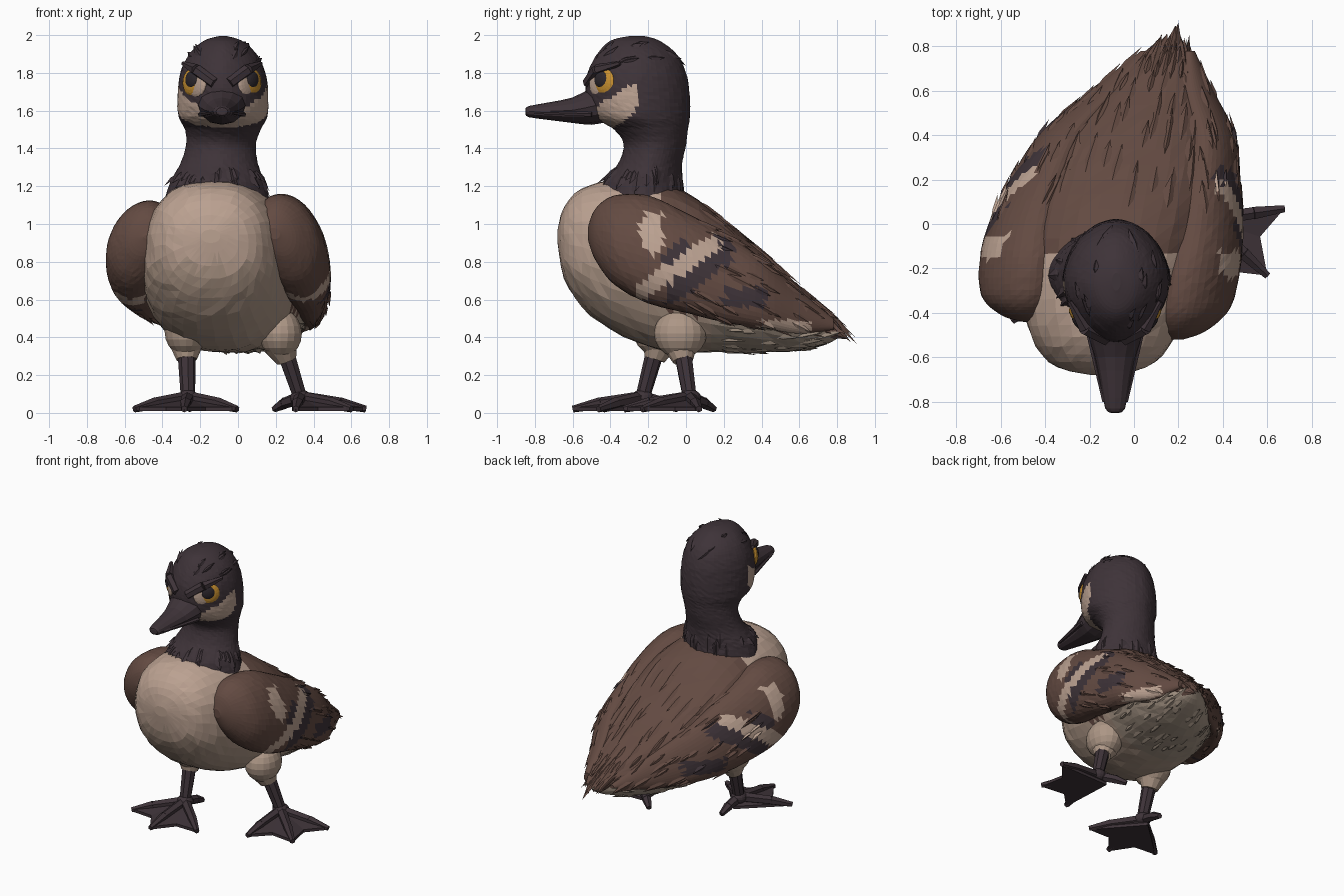
import bpy, bmesh, math, random
from mathutils import Vector

random.seed(7)
if "Cube" in bpy.data.objects:
    bpy.data.objects.remove(bpy.data.objects["Cube"])


def material(name, r, g, b):
    mat = bpy.data.materials.new(name)
    mat.use_nodes = True
    mat.diffuse_color = (r, g, b, 1)
    mat.node_tree.nodes["Principled BSDF"].inputs["Base Color"].default_value = (r, g, b, 1)
    return mat


PALETTE = [material("dark_plum", .048, .033, .04), material("cream", .5, .36, .285),
           material("brown", .125, .069, .054), material("shaded_cream", .42, .31, .24),
           material("tail_taupe", .38, .3, .235), material("amber", .58, .28, .03),
           material("pupil_black", .025, .02, .025)]
DARK, CREAM, BROWN, SHADED, TAUPE, AMBER, PUPIL = range(len(PALETTE))


def finish(name, bm, rule):
    """Turn a bmesh into an object whose faces are coloured by a rule or one colour."""
    bmesh.ops.recalc_face_normals(bm, faces=bm.faces)
    bm.normal_update()
    used = []
    for face in bm.faces:
        colour = rule(face.calc_center_median()) if callable(rule) else rule
        if colour not in used:
            used.append(colour)
        face.material_index = used.index(colour)
    mesh = bpy.data.meshes.new(name)
    bm.to_mesh(mesh)
    bm.free()
    for colour in used:
        mesh.materials.append(PALETTE[colour])
    obj = bpy.data.objects.new(name, mesh)
    bpy.context.collection.objects.link(obj)
    return obj


def spline(stations, sub):
    """Catmull-Rom through the station rows."""
    rows = []
    last = len(stations) - 1
    for i in range(last):
        a, b, c, d = (stations[max(0, min(last, i + k))] for k in (-1, 0, 1, 2))
        for step in range(sub):
            t = step / sub
            rows.append([q + t * (r - p) / 2 + t * t * (p - 2.5 * q + 2 * r - s / 2)
                         + t ** 3 * (1.5 * (q - r) + (s - p) / 2)
                         for p, q, r, s in zip(a, b, c, d)])
    return rows + [list(stations[-1])]


def loft(name, stations, rule, axis="y", seg=32, sub=4, power=2, lean=0, jitter=.004):
    """Stations are (position, x centre, low, high, half width)."""
    bm = bmesh.new()
    rings = []
    for pos, cx, low, high, half in spline(stations, sub):
        ring = []
        rough = jitter * min(1, max(0, half * 5 - .4))
        for k in range(seg):
            angle = math.tau * k / seg
            c, s = (math.copysign(abs(f(angle)) ** (2 / power), f(angle)) for f in (math.cos, math.sin))
            x, side = cx + half * c, (low + high + (high - low) * s) / 2
            x += lean * (high - low) * s
            point = Vector((x, pos, side) if axis == "y" else (x, side, pos))
            point += Vector([random.uniform(-rough, rough) for _ in range(3)])
            ring.append(bm.verts.new(point))
        rings.append(ring)
    for a, b in zip(rings, rings[1:]):
        for k in range(seg):
            n = (k + 1) % seg
            bm.faces.new((a[k], a[n], b[n], b[k]))
    bm.faces.new(rings[0])
    bm.faces.new(rings[-1])
    bmesh.ops.triangulate(bm, faces=bm.faces, quad_method="ALTERNATE")
    return finish(name, bm, rule)


def feathers(name, source, count, wanted, flow, length, width, rule):
    """Scatter ridged pointed feathers over chosen faces, lying along the flow."""
    bm = bmesh.new()
    chosen = [p for p in source.data.polygons if wanted(p.center)]
    for face in random.choices(chosen, weights=[p.area for p in chosen], k=count):
        n = face.normal
        along = flow - n * flow.dot(n)
        if along.length < .3:
            continue
        along.normalize()
        size = length * random.uniform(.6, 1.3)
        side = n.cross(along) * width * random.uniform(.6, 1.2)
        mid = face.center
        root, left, right, tip, ridge = (bm.verts.new(v) for v in (
            mid - along * size / 2 - n * .015, mid + side - n * .008, mid - side - n * .008,
            mid + along * size / 2 + n * .01, mid + n * .009))
        for edge in ((root, left), (left, tip), (tip, right), (right, root)):
            bm.faces.new((*edge, ridge))
        bm.faces.new((root, right, tip, left))
    return finish(name, bm, rule)


def rod(name, start, end, r1, r2, colour, seg=8):
    start, end = Vector(start), Vector(end)
    bm = bmesh.new()
    bmesh.ops.create_cone(bm, cap_ends=True, segments=seg, radius1=r1, radius2=r2, depth=(end - start).length)
    turn = (end - start).to_track_quat("Z", "Y")
    for v in bm.verts:
        v.co = turn @ v.co + (start + end) / 2
    return finish(name, bm, colour)


def dome(name, centre, normal, size, colour):
    bm = bmesh.new()
    bmesh.ops.create_uvsphere(bm, u_segments=18, v_segments=10, radius=1)
    turn = Vector(normal).to_track_quat("Z", "Y")
    for v in bm.verts:
        v.co = turn @ (v.co * Vector(size)) + Vector(centre)
    return finish(name, bm, colour)


# Body: the spine bends sideways toward the tail
def spine(y):
    return -.075 + .19 * y + .13 * y * y


def body_colour(p):
    if p.y > -.12 and p.z > .53 - .1 * p.y:
        return BROWN
    if p.y > .15:
        return TAUPE
    return CREAM if p.z > .78 + .04 * math.sin(p.x * 40) else SHADED


body_rows = [(-.68, .9, .97, .05), (-.645, .71, 1.09, .2), (-.55, .56, 1.19, .3), (-.4, .44, 1.23, .365),
             (-.2, .35, 1.23, .4), (0, .32, 1.17, .42), (.2, .32, 1.02, .41), (.4, .32, .86, .36),
             (.6, .33, .67, .24), (.76, .37, .53, .11), (.83, .42, .45, .02)]
body = loft("body", [(y, spine(y), low, high, w) for y, low, high, w in body_rows],
            body_colour, power=2.3, seg=32, sub=3)
TAILWARD = Vector((.2, 1, -.45))
feathers("back_feathers", body, 75, lambda p: p.y > .05 and body_colour(p) == BROWN, TAILWARD, .27, .034, BROWN)
feathers("undertail_feathers", body, 45, lambda p: p.y > .2 and body_colour(p) == TAUPE,
         Vector((.15, 1, .05)), .18, .035, TAUPE)
feathers("tail_feathers", body, 30, lambda p: p.y > .6 and p.z > .42, TAILWARD, .18, .026, BROWN)

# Wings: one set of rows, mirrored about the spine, with banded markings
wing_rows = [(-.52, .33, .92, .98, .03), (-.48, .36, .81, 1.08, .1), (-.38, .385, .68, 1.15, .17),
             (-.2, .4, .58, 1.15, .18), (0, .4, .53, 1.06, .16), (.2, .375, .48, .95, .13),
             (.4, .33, .45, .82, .1), (.6, .2, .42, .65, .07), (.78, .1, .44, .5, .02)]


def wing_colour(p, side):
    y = p.y + random.uniform(-.015, .015)
    band = p.z - .63 - .68 * (y + .25)
    if (p.x - spine(p.y)) * side < .41 - .5 * y * y:
        return BROWN
    if -.26 + abs(p.z - .97) * .4 < y < -.13 and .84 < p.z < 1.06 and band > .12:
        return CREAM
    if -.28 < y < .18 and abs(band) < .055:
        return CREAM
    if -.1 < y < .25 and -.17 < band < 0 or -.13 < y < 0 and 0 < band < .14:
        return DARK
    if .2 < y < .42 and .56 < p.z < .66:
        return DARK
    if .38 < y < .66 and p.z < .49:
        return CREAM
    return BROWN


for label, side, back, drop in (("left", 1, 0, 0), ("right", -1, .08, .035)):
    def marked(p, side=side, back=back, drop=drop):
        return wing_colour(p + Vector((0, -back, drop)), side)
    rows = [(y + back * (1 - t / 8), spine(y) + side * off, low, high - drop, w)
            for t, (y, off, low, high, w) in enumerate(wing_rows)]
    wing = loft(label + "_wing", rows, marked, seg=40, sub=6, lean=-.09 * side, jitter=.003)
    feathers(label + "_wing_feathers", wing, 65, lambda p: p.y > 0,
             Vector((-.35 * side + .15, 1, -.55)), .2, .03, marked)


# Head and neck with a pale strap from cheek to chin
def head_colour(p):
    low = 1.51 + 4.2 * max(0, p.y + .42) ** 2
    high = 1.61 + .6 * (p.y + .5)
    return CREAM if p.y < -.255 and low < p.z < high else DARK


head_rows = [(1.12, -.11, -.46, -.01, .28), (1.22, -.11, -.44, -.02, .25), (1.32, -.1, -.36, -.02, .205),
             (1.42, -.09, -.33, 0, .185), (1.5, -.08, -.38, .01, .2), (1.57, -.08, -.49, .02, .235),
             (1.68, -.08, -.53, .02, .24), (1.8, -.08, -.52, 0, .225), (1.9, -.08, -.47, -.05, .178),
             (1.97, -.08, -.4, -.14, .1), (1.995, -.08, -.3, -.22, .02)]
head = loft("head_and_neck", head_rows, head_colour, axis="z", seg=56, sub=6, power=1.85, jitter=.002)
feathers("collar_feathers", head, 36, lambda p: 1.2 < p.z < 1.29, Vector((0, 0, -1)), .15, .04, DARK)
feathers("crown_feathers", head, 14, lambda p: p.z > 1.86, Vector((0, 1, .1)), .12, .026, DARK)

# Beak: tapered, with a thin mouth ridge on each side
MID = -.085
beak_rows = [(-.85, 1.58, 1.61, .02), (-.83, 1.565, 1.625, .045), (-.72, 1.55, 1.645, .065),
             (-.6, 1.535, 1.67, .09), (-.5, 1.525, 1.72, .122), (-.42, 1.54, 1.74, .13)]
loft("beak", [(y, MID, low, high, w) for y, low, high, w in beak_rows], DARK, seg=12, sub=2, jitter=.002)

# Eyes under frowning brows
for label, side in (("left", 1), ("right", -1)):
    look = (side * .74, -.67, .06)
    for part, x, y, z, r, deep, colour in (
            ("eye_white", .134, -.455, 1.745, .075, .022, CREAM),
            ("iris", .155, -.432, 1.752, .074, .027, AMBER),
            ("pupil", .161, -.449, 1.765, .045, .019, PUPIL)):
        dome(f"{label}_{part}", (MID + side * x, y, z), look, (r, r, deep), colour)
    inner, arch, outer = (Vector((MID + side * x, y, z)) for x, y, z in (
        (.04, -.52, 1.745), (.135, -.47, 1.815), (.205, -.35, 1.85)))
    rod(label + "_inner_brow", inner, arch, .03, .032, DARK, 6)
    rod(label + "_outer_brow", arch, outer, .032, .012, DARK, 6)
    rod(label + "_mouth_ridge", (MID + side * .05, -.8, 1.59), (MID + side * .115, -.5, 1.58), .008, .014, DARK, 5)


# Legs and webbed feet
def leg(label, hip, ankle, heading):
    hip, ankle = Vector(hip), Vector(ankle)
    knee = hip.lerp(ankle, .3)
    dome(label + "_thigh", hip + Vector((0, 0, .06)), (0, 0, 1), (.115, .14, .13), SHADED)
    rod(label + "_thigh_cuff", hip, knee, .095, .055, SHADED, 12)
    rod(label + "_shin", knee + Vector((0, 0, .03)), ankle, .048, .038, DARK)
    dome(label + "_ankle", ankle, (0, 0, 1), (.055, .06, .045), DARK)

    def reach(turn, distance, z):
        angle = math.radians(heading + turn)
        return Vector((ankle.x + distance * math.cos(angle), ankle.y + distance * math.sin(angle), z))

    outline = [reach(t, d, 0) for t, d in ((-51, .35), (-25, .25), (0, .37), (25, .25), (51, .35), (180, .06))]
    bm = bmesh.new()
    under = [bm.verts.new(p + Vector((0, 0, .01))) for p in outline]
    over = [bm.verts.new(p + Vector((0, 0, .03))) for p in outline]
    apex = bm.verts.new(ankle)
    bm.faces.new(under)
    for i in range(len(outline)):
        j = (i + 1) % len(outline)
        bm.faces.new((under[i], under[j], over[j], over[i]))
        bm.faces.new((over[i], over[j], apex))
    finish(label + "_web", bm, DARK)
    for name, turn, length in (("inner", -51, .35), ("middle", 0, .37), ("outer", 51, .35), ("hind", 180, .19)):
        knuckle = reach(turn, length * .6, .052)
        rod(f"{label}_{name}_toe", ankle, knuckle, .036, .03, DARK, 6)
        rod(f"{label}_{name}_toe_tip", knuckle, reach(turn, length, .02), .032, .018, DARK, 6)


leg("left", (.225, -.03, .36), (.33, .02, .08), -43)
leg("right", (-.275, -.14, .37), (-.265, -.23, .08), -93)
